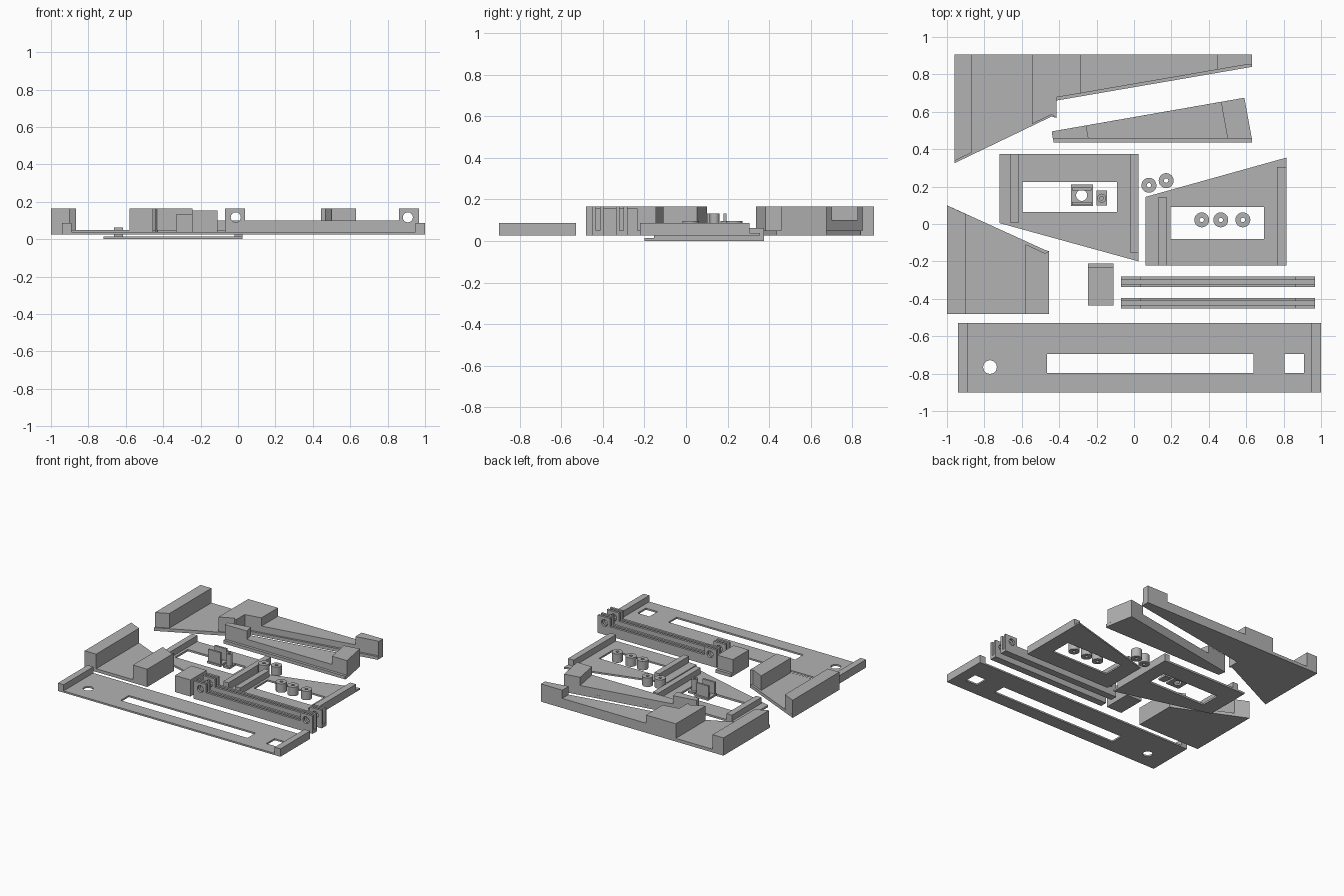
import bpy, bmesh, math

GREY = bpy.data.materials.new("plain_grey")
GREY.diffuse_color = (0.45, 0.45, 0.45, 1)
Z0 = 0.025      # underside of most parts
TOP = 0.165     # top of the tall blocks


def finish(name, bm):
    bmesh.ops.recalc_face_normals(bm, faces=bm.faces)
    me = bpy.data.meshes.new(name)
    bm.to_mesh(me)
    bm.free()
    me.materials.append(GREY)
    ob = bpy.data.objects.new(name, me)
    bpy.context.collection.objects.link(ob)
    return ob


def prism(name, pts, z0, z1):
    """Extrude an outline in plan from z0 to z1."""
    bm = bmesh.new()
    f = bm.faces.new([bm.verts.new((x, y, z0)) for x, y in pts])
    r = bmesh.ops.extrude_face_region(bm, geom=[f])
    verts = [v for v in r["geom"] if isinstance(v, bmesh.types.BMVert)]
    bmesh.ops.translate(bm, verts=verts, vec=(0, 0, z1 - z0))
    return finish(name, bm)


def box(name, x0, x1, y0, y1, z0, z1):
    return prism(name, [(x0, y0), (x1, y0), (x1, y1), (x0, y1)], z0, z1)


def disc(name, x, y, r, z0, z1, n=24):
    ring = [(x + r * math.cos(2 * math.pi * i / n), y + r * math.sin(2 * math.pi * i / n)) for i in range(n)]
    return prism(name, ring, z0, z1)


def cut(ob, *cutters):
    """Subtract the cutters and remove them."""
    for c in cutters:
        m = ob.modifiers.new("cut", "BOOLEAN")
        m.operation, m.solver, m.object = "DIFFERENCE", "EXACT", c
        bpy.context.view_layer.objects.active = ob
        bpy.ops.object.modifier_apply(modifier=m.name)
        bpy.data.objects.remove(c)
    return ob


def bushing(name, x, y, z0, z1, r=0.04, hole=0.012):
    return cut(disc(name, x, y, r, z0, z1), disc("cutter", x, y, hole, z0 - 0.1, z1 + 0.1, 12))


# Long front plate with end rails, slot, square hole and round hole
plate = box("front_plate", -0.94, 1.0, -0.9, -0.53, Z0, 0.038)
cut(plate,
    box("cutter", -0.465, 0.64, -0.797, -0.695, -0.1, 0.2),
    box("cutter", 0.805, 0.908, -0.797, -0.695, -0.1, 0.2),
    disc("cutter", -0.77, -0.765, 0.037, -0.1, 0.2, 12))
box("front_plate_rail_left", -0.94, -0.89, -0.9, -0.53, 0.038, 0.087)
box("front_plate_rail_right", 0.95, 1.0, -0.9, -0.53, 0.038, 0.087)

# Left side plate with two tall blocks
prism("side_plate", [(-1, -0.48), (-0.455, -0.48), (-0.455, -0.145), (-0.48, -0.137), (-1, 0.1)], Z0, 0.05)
prism("side_plate_outer_block", [(-1, -0.48), (-0.9, -0.48), (-0.9, 0.053), (-1, 0.1)], 0.05, TOP)
prism("side_plate_inner_block", [(-0.58, -0.48), (-0.455, -0.48), (-0.455, -0.145), (-0.475, -0.157), (-0.58, -0.108)], 0.05, TOP)

# Back plate: stepped base, raised arm and three tall blocks
prism("back_plate", [(-0.96, 0.325), (-0.44, 0.575), (-0.415, 0.567), (-0.415, 0.66),
                     (0.63, 0.84), (0.63, 0.905), (-0.96, 0.905)], Z0, 0.05)
prism("back_plate_outer_block", [(-0.96, 0.337), (-0.865, 0.383), (-0.865, 0.905), (-0.96, 0.905)], 0.05, TOP)
prism("back_plate_middle_block", [(-0.545, 0.535), (-0.44, 0.585), (-0.415, 0.567), (-0.415, 0.677),
                                  (-0.285, 0.699), (-0.285, 0.905), (-0.545, 0.905)], 0.05, TOP)
prism("back_plate_arm", [(-0.285, 0.699), (0.445, 0.825), (0.445, 0.905), (-0.285, 0.905)], 0.05, 0.1)
prism("back_plate_end_block", [(0.445, 0.825), (0.615, 0.854), (0.63, 0.85), (0.63, 0.905), (0.445, 0.905)], 0.05, TOP)

# Tapered arm with lip along the front and a tall block at each end
prism("tapered_arm_lip", [(-0.43, 0.435), (0.63, 0.435), (0.63, 0.455), (0.59, 0.675), (-0.44, 0.495)], Z0, 0.05)
prism("tapered_arm", [(-0.243, 0.457), (0.5, 0.457), (0.465, 0.653), (-0.256, 0.527)], 0.05, 0.1)
prism("tapered_arm_left_block", [(-0.434, 0.457), (-0.243, 0.457), (-0.256, 0.527), (-0.44, 0.495)], 0.05, TOP)
prism("tapered_arm_right_block", [(0.5, 0.457), (0.63, 0.457), (0.59, 0.675), (0.465, 0.653)], 0.05, TOP)

# Left window panel, set lower, with two rails
panel = prism("left_panel", [(-0.72, 0.005), (0.025, -0.2), (0.025, 0.375), (-0.72, 0.375)], 0, 0.015)
cut(panel, box("cutter", -0.595, -0.09, 0.065, 0.225, -0.1, 0.2))
box("left_panel_outer_rail", -0.663, -0.615, 0.008, 0.375, 0.015, 0.062)
box("left_panel_inner_rail", -0.02, 0.025, -0.155, 0.375, 0.015, 0.062)

# Right window panel with two rails
panel = prism("right_panel", [(0.062, -0.222), (0.815, -0.222), (0.815, 0.355), (0.062, 0.145)], Z0, 0.038)
cut(panel, box("cutter", 0.195, 0.695, -0.08, 0.09, -0.1, 0.2))
box("right_panel_inner_rail", 0.13, 0.175, -0.222, 0.145, 0.038, 0.087)
box("right_panel_outer_rail", 0.765, 0.815, -0.222, 0.305, 0.038, 0.087)

# Loose bushings
for x, y in [(0.08, 0.207), (0.172, 0.232), (0.362, 0.022), (0.464, 0.022), (0.582, 0.022)]:
    bushing("bushing", x, y, Z0, 0.095)

# Small clevis bracket and peg
cut(box("bracket_base", -0.338, -0.22, 0.095, 0.21, Z0, 0.04),
    disc("cutter", -0.28, 0.153, 0.03, -0.1, 0.2, 16))
box("bracket_front_wall", -0.332, -0.226, 0.102, 0.117, 0.04, 0.133)
box("bracket_back_wall", -0.332, -0.226, 0.18, 0.195, 0.04, 0.133)
box("peg_base", -0.2, -0.145, 0.1, 0.18, Z0, 0.04)
bushing("peg", -0.173, 0.138, 0.04, 0.133, 0.024, 0.01)

# Small stop block with a low lip at the back
box("stop_block_lip", -0.245, -0.11, -0.435, -0.21, Z0, 0.05)
box("stop_block", -0.245, -0.11, -0.435, -0.233, 0.05, 0.155)

# Two channel bars with pierced lugs at both ends
for y in (-0.31, -0.423):
    box("bar_base", -0.07, 0.967, y - 0.028, y + 0.028, Z0, 0.05)
    for s in (-1, 1):
        ya, yb = sorted((y + s * 0.01, y + s * 0.028))
        box("bar_wall", 0.037, 0.86, ya, yb, 0.05, 0.1)
        for x0, x1, hx in ((-0.07, 0.037, -0.012), (0.86, 0.967, 0.908)):
            drill = disc("cutter", 0, 0, 0.027, -0.2, 0.2, 16)
            drill.rotation_euler = (math.pi / 2, 0, 0)
            drill.location = (hx, y, 0.117)
            bpy.context.view_layer.update()
            cut(box("bar_lug", x0, x1, ya, yb, 0.05, TOP), drill)
